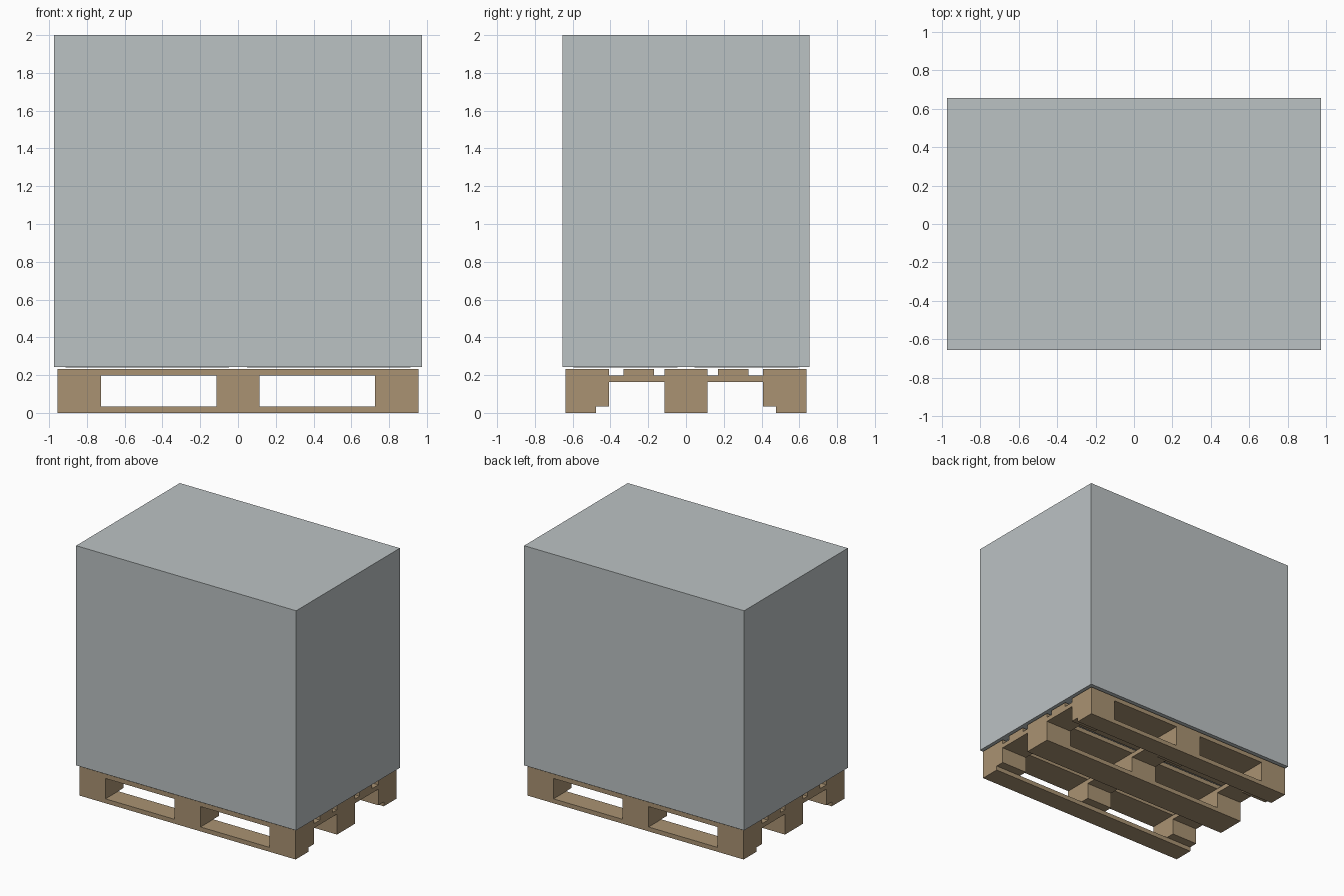
import bpy

if "Cube" in bpy.data.objects:
    bpy.data.objects.remove(bpy.data.objects["Cube"])


def material(name, rgb):
    m = bpy.data.materials.new(name)
    m.diffuse_color = (*rgb, 1.0)
    m.use_nodes = True
    m.node_tree.nodes["Principled BSDF"].inputs["Base Color"].default_value = m.diffuse_color
    return m


wood = material("wood", (0.40, 0.29, 0.17))
carton = material("carton_grey", (0.50, 0.54, 0.55))


def box(name, x, y, z, mat):
    """Axis-aligned box given (min, max) on each axis."""
    bpy.ops.mesh.primitive_cube_add(
        size=1, location=[(a + b) / 2 for a, b in (x, y, z)])
    o = bpy.context.object
    o.name = name
    o.scale = [b - a for a, b in (x, y, z)]
    bpy.ops.object.transform_apply(location=False, rotation=False, scale=True)
    o.data.materials.append(mat)
    return o


def span(centre, width):
    return (centre - width / 2, centre + width / 2)


# Pallet dimensions and layer heights
HX, HY = 0.956, 0.637
WIDE, NARROW = 0.23, 0.16
Z0, Z1, Z2, Z3, Z4 = 0.0, 0.035, 0.163, 0.198, 0.233
block_x = (-HX + WIDE / 2, 0, HX - WIDE / 2)
block_y = (-HY + WIDE / 2, 0, HY - WIDE / 2)

# Bottom runners: narrow outside, wide in the middle
for cy, w in ((-HY + NARROW / 2, NARROW), (0, WIDE), (HY - NARROW / 2, NARROW)):
    box("bottom_runner", (-HX, HX), span(cy, w), (Z0, Z1), wood)

# Spacer blocks with a cross board over each row
for cx in block_x:
    for cy in block_y:
        box("spacer_block", span(cx, WIDE), span(cy, WIDE), (Z1, Z2), wood)
    box("cross_board", span(cx, WIDE), (-HY, HY), (Z2, Z3), wood)

# Top deck boards, alternating wide and narrow
for cy, w in ((block_y[0], WIDE), (-0.25, NARROW), (0, WIDE),
              (0.25, NARROW), (block_y[2], WIDE)):
    box("deck_board", (-HX, HX), span(cy, w), (Z3, Z4), wood)

# Load box, with four thin pads under it
box("load_box", (-0.973, 0.973), (-0.655, 0.655), (0.244, 2.0), carton)
for sx in (-1, 1):
    for sy in (-1, 1):
        box("base_pad", span(sx * 0.48, 0.865), span(sy * 0.32, 0.55),
            (0.240, 0.244), carton)
